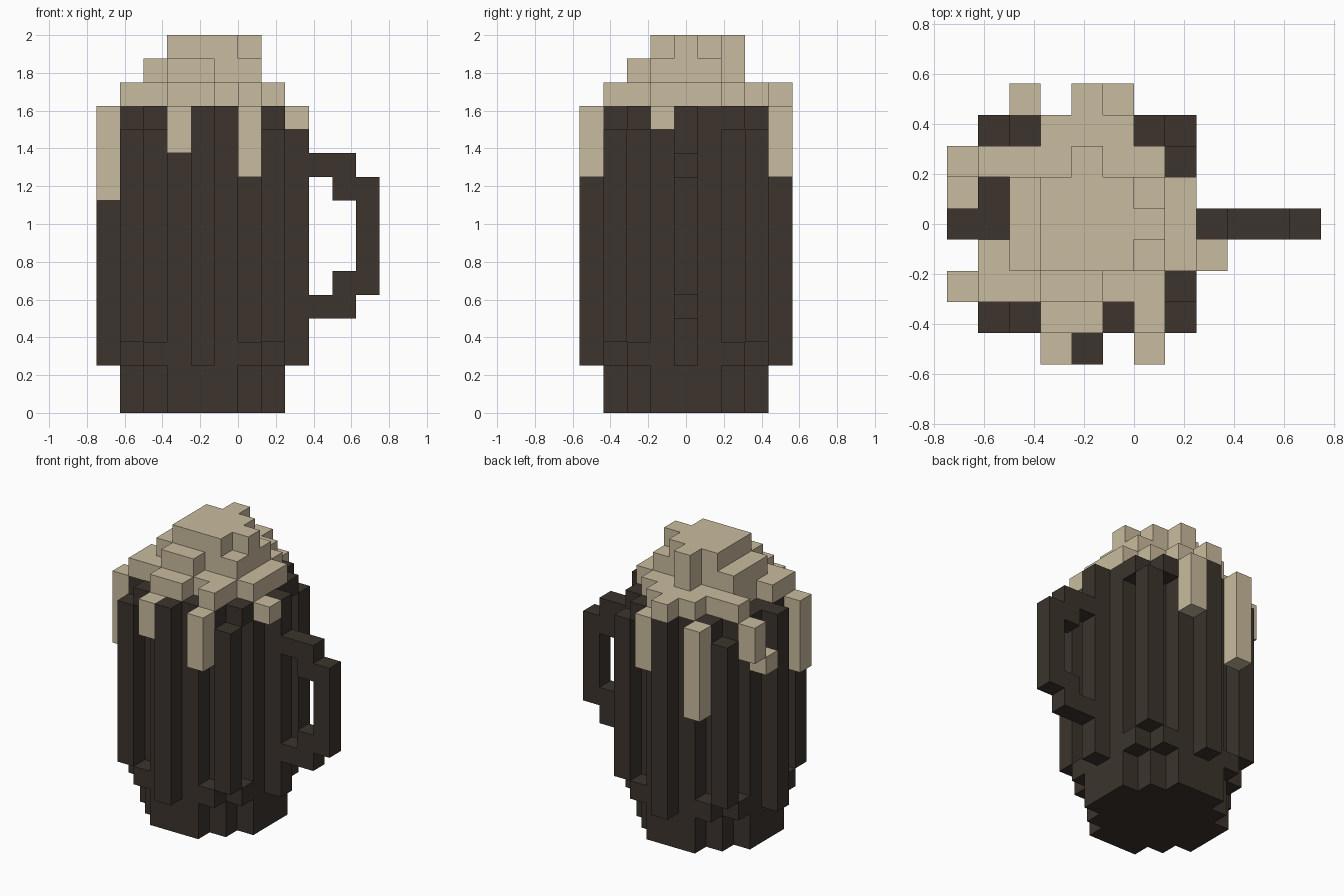
import bpy, bmesh
from mathutils import Vector

if "Cube" in bpy.data.objects:
    bpy.data.objects.remove(bpy.data.objects["Cube"])

U = 0.125                              # block size
ORIGIN = Vector((-0.75, -0.5625, 0))   # corner of block (0, 0, 0)


def material(name, rgb):
    m = bpy.data.materials.new(name)
    m.diffuse_color = (*rgb, 1)
    m.use_nodes = True
    m.node_tree.nodes["Principled BSDF"].inputs["Base Color"].default_value = m.diffuse_color
    return m


DARK = material("dark_wood", (0.045, 0.034, 0.026))
CREAM = material("cream_foam", (0.584, 0.497, 0.342))


def box(i0, i1, j0, j1, k0, k1):
    """Blocks in inclusive ranges along x, y and z."""
    return {(i, j, k) for i in range(i0, i1 + 1)
            for j in range(j0, j1 + 1) for k in range(k0, k1 + 1)}


def disc(half_widths, k0, k1):
    """Symmetric stepped disc around column (4, 4): half width per row distance."""
    cells = set()
    for d, w in enumerate(half_widths):
        for j in (4 - d, 4 + d):
            cells |= box(4 - w, 4 + w, j, j, k0, k1)
    return cells


def layer(rows, k):
    """One foam layer from {row: (first, last)}."""
    cells = set()
    for j, (a, b) in rows.items():
        cells |= box(a, b, j, j, k, k)
    return cells


# mug: stepped octagon core, a rim ring at both ends, staves between them
OCTAGON, RING = (3, 3, 2, 1), (4, 3, 3, 2, 0)
mug = disc(OCTAGON, 0, 12) | disc(RING, 2, 2) | disc(RING, 12, 12)
for i, j in ((4, 0), (4, 8), (0, 4), (8, 4), (1, 1), (7, 1), (1, 7), (7, 7)):
    mug |= box(i, i, j, j, 3, 11)

# handle: stepped loop on the right
handle = box(11, 11, 4, 4, 5, 9)
for k in (4, 10):
    handle |= box(9, 10, 4, 4, k, k)
for k in (5, 9):
    handle |= box(10, 10, 4, 4, k, k)

# foam: three shrinking layers
foam = layer({1: (3, 4), 2: (1, 6), 3: (1, 7), 4: (2, 7), 5: (2, 7),
              6: (1, 6), 7: (3, 5), 8: (4, 4)}, 13)
foam |= box(6, 6, 1, 1, 13, 13)
foam |= layer({2: (3, 4), 3: (2, 6), 4: (2, 6), 5: (2, 6), 6: (4, 4)}, 14)
foam |= layer({3: (3, 5), 4: (3, 6), 5: (3, 5), 6: (4, 4)}, 15)

# drips: (column, row, lowest block, highest block)
drips = set()
for i, j, k0, k1 in ((3, 0, 11, 12), (6, 0, 10, 12), (8, 3, 12, 12),
                     (0, 2, 9, 12), (0, 6, 11, 12), (0, 5, 10, 10),
                     (2, 8, 8, 12), (5, 8, 10, 12)):
    drips |= box(i, i, j, j, k0, k1)

SOLID = mug | handle | foam | drips


def build(name, cells, mat):
    """Skin the exposed sides of the blocks and merge flat areas."""
    bm = bmesh.new()
    for c in sorted(cells):
        for axis in range(3):
            for s in (0, 1):
                n = list(c)
                n[axis] += 2 * s - 1
                if tuple(n) in SOLID:
                    continue
                p = Vector(c)
                p[axis] += s
                u, v = Vector(), Vector()
                u[(axis + 1) % 3] = v[(axis + 2) % 3] = 1
                quad = [p, p + u, p + u + v, p + v]
                if s == 0:
                    quad.reverse()
                bm.faces.new([bm.verts.new(ORIGIN + q * U) for q in quad])
    bmesh.ops.remove_doubles(bm, verts=bm.verts, dist=1e-4)
    bmesh.ops.dissolve_limit(bm, angle_limit=0.01, verts=bm.verts, edges=bm.edges)
    me = bpy.data.meshes.new(name)
    bm.to_mesh(me)
    bm.free()
    me.materials.append(mat)
    bpy.context.collection.objects.link(bpy.data.objects.new(name, me))


build("mug_body", mug, DARK)
build("handle", handle, DARK)
build("foam_top", foam, CREAM)
build("foam_drips", drips, CREAM)
